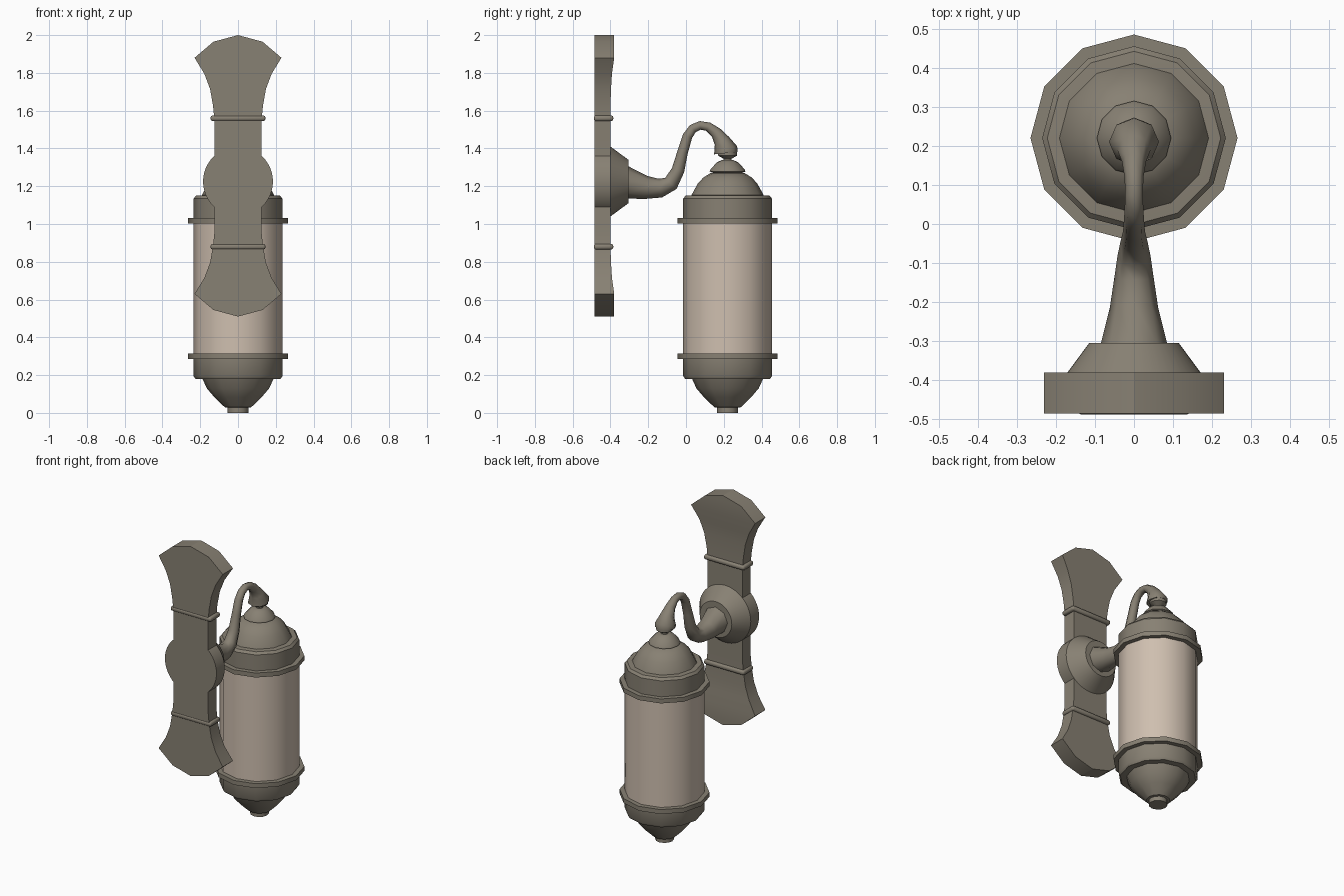
import bpy, bmesh, math
from mathutils import Vector, Matrix

if "Cube" in bpy.data.objects:
    bpy.data.objects.remove(bpy.data.objects["Cube"])

LAMP_Y = 0.22      # lantern axis
BACK_Y = -0.485    # wall side of the plate


def material(name, rgb):
    m = bpy.data.materials.new(name)
    m.diffuse_color = (*rgb, 1)
    m.use_nodes = True
    m.node_tree.nodes["Principled BSDF"].inputs["Base Color"].default_value = m.diffuse_color
    return m


METAL = material("aged_bronze", (0.245, 0.218, 0.172))
GLASS = material("frosted_glass", (0.62, 0.52, 0.43))


def finish(name, bm, mat, angle=35):
    bmesh.ops.recalc_face_normals(bm, faces=bm.faces)
    me = bpy.data.meshes.new(name)
    bm.to_mesh(me)
    bm.free()
    me.materials.append(mat)
    ob = bpy.data.objects.new(name, me)
    bpy.context.collection.objects.link(ob)
    bpy.ops.object.select_all(action='DESELECT')
    ob.select_set(True)
    bpy.context.view_layer.objects.active = ob
    bpy.ops.object.shade_smooth_by_angle(angle=math.radians(angle))
    return ob


def skin(bm, rings):
    """Bridge equal vertex rings and cap both ends."""
    n = len(rings[0])
    for a, b in zip(rings, rings[1:]):
        for i in range(n):
            j = (i + 1) % n
            bm.faces.new((a[i], a[j], b[j], b[i]))
    bm.faces.new(rings[0])
    bm.faces.new(rings[-1])


def lathe(name, profile, mat, sides=12, matrix=None, angle=35):
    """Revolve (radius, height) points around z, then place."""
    bm = bmesh.new()
    turn = [2 * math.pi * i / sides for i in range(sides)]
    skin(bm, [[bm.verts.new((r * math.cos(t), r * math.sin(t), h)) for t in turn]
              for r, h in profile])
    bm.transform(matrix or Matrix.Translation((0, LAMP_Y, 0)))
    return finish(name, bm, mat, angle)


# Lantern body
lathe("glass_cylinder", [(0.235, 0.30), (0.235, 1.01)], GLASS)
for name, z in (("lower_ring", 0.285), ("upper_ring", 1.003)):
    lathe(name, [(0.265, z), (0.265, z + 0.029)], METAL)
lathe("upper_collar", [(0.235, 1.02), (0.235, 1.135), (0.222, 1.15), (0.18, 1.153)], METAL)
lathe("lower_collar", [(0.18, 0.178), (0.225, 0.18), (0.235, 0.195), (0.235, 0.295)], METAL)
lathe("roof_dome", [(0.195, 1.14), (0.19, 1.155), (0.157, 1.215), (0.128, 1.246),
                    (0.09, 1.27), (0.05, 1.272)], METAL)
lathe("bottom_dome", [(0.055, 0.028), (0.07, 0.03), (0.125, 0.083), (0.165, 0.13),
                      (0.19, 0.185)], METAL)
lathe("bottom_knob", [(0.055, 0.0), (0.055, 0.03)], METAL)
lathe("roof_cap", [(0.07, 1.268), (0.095, 1.278), (0.09, 1.29), (0.055, 1.328),
                   (0.03, 1.338)], METAL)
lathe("hanger_pin", [(0.022, 1.33), (0.022, 1.346), (0.05, 1.362), (0.05, 1.38)], METAL)

# Round wall boss, revolved around the y axis
lathe("wall_boss", [(0.185, BACK_Y), (0.185, -0.40), (0.115, -0.305)], METAL, 48,
      Matrix.Translation((0, 0, 1.225)) @ Matrix.Rotation(-math.pi / 2, 4, 'X'))

# Swan neck arm: y, z, radius along the path
path = [(-0.31, 1.222, 0.086), (-0.215, 1.193, 0.062), (-0.135, 1.19, 0.05),
        (-0.08, 1.215, 0.042), (-0.042, 1.285, 0.034), (-0.018, 1.38, 0.028),
        (0.008, 1.465, 0.026), (0.036, 1.505, 0.024), (0.075, 1.522, 0.023),
        (0.118, 1.515, 0.024), (0.16, 1.482, 0.031), (0.19, 1.44, 0.043),
        (0.21, 1.392, 0.064), (0.211, 1.375, 0.062)]
bm = bmesh.new()
rings = []
for i, (y, z, r) in enumerate(path):
    a, b = path[max(i - 1, 0)], path[min(i + 1, len(path) - 1)]
    d = Vector((0, b[0] - a[0], b[1] - a[1])).normalized()
    if i == 0:
        d = Vector((0, 1, 0))
    if i == len(path) - 1:
        d = Vector((0, 0.1, -1)).normalized()
    normal = Vector((0, -d.z, d.y))
    rings.append([bm.verts.new(Vector((0, y, z)) + r * (math.cos(t) * Vector((1, 0, 0))
                  + math.sin(t) * normal)) for t in (math.tau * k / 8 for k in range(8))])
skin(bm, rings)
finish("swan_neck_arm", bm, METAL, 50)

# Flared wall plate: half width and front depth at each height of one half
MID = 1.255
half = [(0.125, 0.30, -0.40), (0.132, 0.37, -0.40), (0.148, 0.46, -0.397),
        (0.178, 0.54, -0.392), (0.23, 0.625, -0.38), (0.13, 0.71, -0.38)]
bm = bmesh.new()
rows = [(w, MID - h, y) for w, h, y in reversed(half)] + [(w, MID + h, y) for w, h, y in half]
grid = [[bm.verts.new(p) for p in ((-w, BACK_Y, z), (w, BACK_Y, z), (w, y, z), (-w, y, z))]
        for w, z, y in rows]
for a, b in zip(grid, grid[1:]):
    for i in range(4):
        j = (i + 1) % 4
        bm.faces.new((a[i], a[j], b[j], b[i]))
# Pointed crowns at both ends
for row, z in ((grid[0], 0.51), (grid[-1], 2.0)):
    back, front = (bm.verts.new((0, y, z)) for y in (BACK_Y, -0.38))
    bm.faces.new((row[0], row[1], back))
    bm.faces.new((row[3], row[2], front))
    bm.faces.new((row[0], back, front, row[3]))
    bm.faces.new((row[1], row[2], front, back))
finish("wall_plate", bm, METAL, 28)

# Rounded bands around the plate
for name, z in (("lower_band", 0.88), ("upper_band", 1.56)):
    bm = bmesh.new()
    bmesh.ops.create_cube(bm, size=1, matrix=Matrix.Translation((0, -0.4365, z))
                          @ Matrix.Diagonal((0.29, 0.103, 0.03, 1)))
    bmesh.ops.bevel(bm, geom=bm.edges[:], offset=0.011, segments=2, profile=0.5,
                    affect='EDGES')
    finish(name, bm, METAL, 50)
